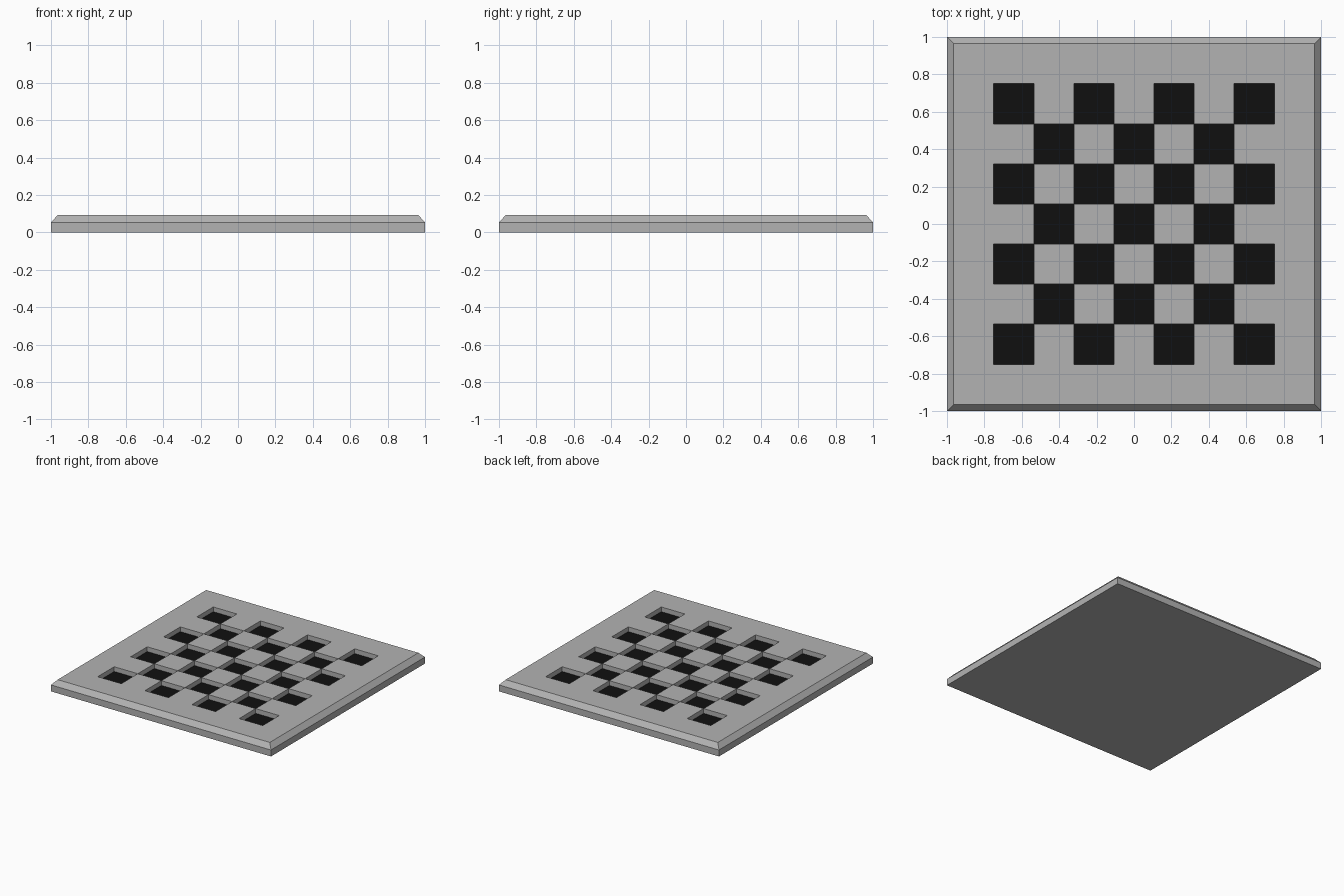
import bpy
import bmesh

cube = bpy.data.objects.get("Cube")
if cube:
    bpy.data.objects.remove(cube, do_unlink=True)


def material(name, colour):
    mat = bpy.data.materials.new(name)
    mat.use_nodes = True
    mat.diffuse_color = colour
    bsdf = next(n for n in mat.node_tree.nodes if n.type == 'BSDF_PRINCIPLED')
    bsdf.inputs["Base Color"].default_value = colour
    return mat


grey = material("grey", (0.45, 0.45, 0.45, 1))
black = material("black", (0.005, 0.005, 0.005, 1))

CELL = 1.5 / 7       # side of one square
TOP = 0.092          # height of the upper surface
SHOULDER = 0.053     # where the bevel meets the sides
FLOOR = 0.053        # height of the sunken squares

bm = bmesh.new()

# Upper surface: seven by seven squares with one more row as a border
bmesh.ops.create_grid(bm, x_segments=9, y_segments=9, size=CELL * 4.5)
for v in bm.verts:
    v.co.z = TOP


def skirt(half_width, z):
    """Extend the open rim to a square of the given half width and height."""
    rim = [e for e in bm.edges if e.is_boundary]
    old = max(v.co.x for e in rim for v in e.verts)
    new = bmesh.ops.extrude_edge_only(bm, edges=rim)["geom"]
    for v in (g for g in new if isinstance(g, bmesh.types.BMVert)):
        v.co.x *= half_width / old
        v.co.y *= half_width / old
        v.co.z = z


# Bevel, sides and underside
skirt(1, SHOULDER)
skirt(1, 0)
rim = [e for e in bm.edges if e.is_boundary]
base = bmesh.ops.edgeloop_fill(bm, edges=rim)["faces"]
for f in base:
    f.normal_update()
    if f.normal.z > 0:
        f.normal_flip()


# Alternate squares sunk as pockets with black floors
def is_pocket(face):
    c = face.calc_center_median()
    i, j = round(c.x / CELL), round(c.y / CELL)
    return c.z > TOP - 0.001 and max(abs(i), abs(j)) <= 3 and (i + j) % 2 == 0


for face in [f for f in bm.faces if is_pocket(f)]:
    new = bmesh.ops.extrude_face_region(bm, geom=[face])["geom"]
    for g in new:
        if isinstance(g, bmesh.types.BMVert):
            g.co.z = FLOOR
        elif isinstance(g, bmesh.types.BMFace):
            g.material_index = 1
    if face.is_valid:
        bm.faces.remove(face)

bm.normal_update()
mesh = bpy.data.meshes.new("checkered_board")
bm.to_mesh(mesh)
bm.free()
mesh.materials.append(grey)
mesh.materials.append(black)
board = bpy.data.objects.new("checkered_board", mesh)
bpy.context.collection.objects.link(board)
